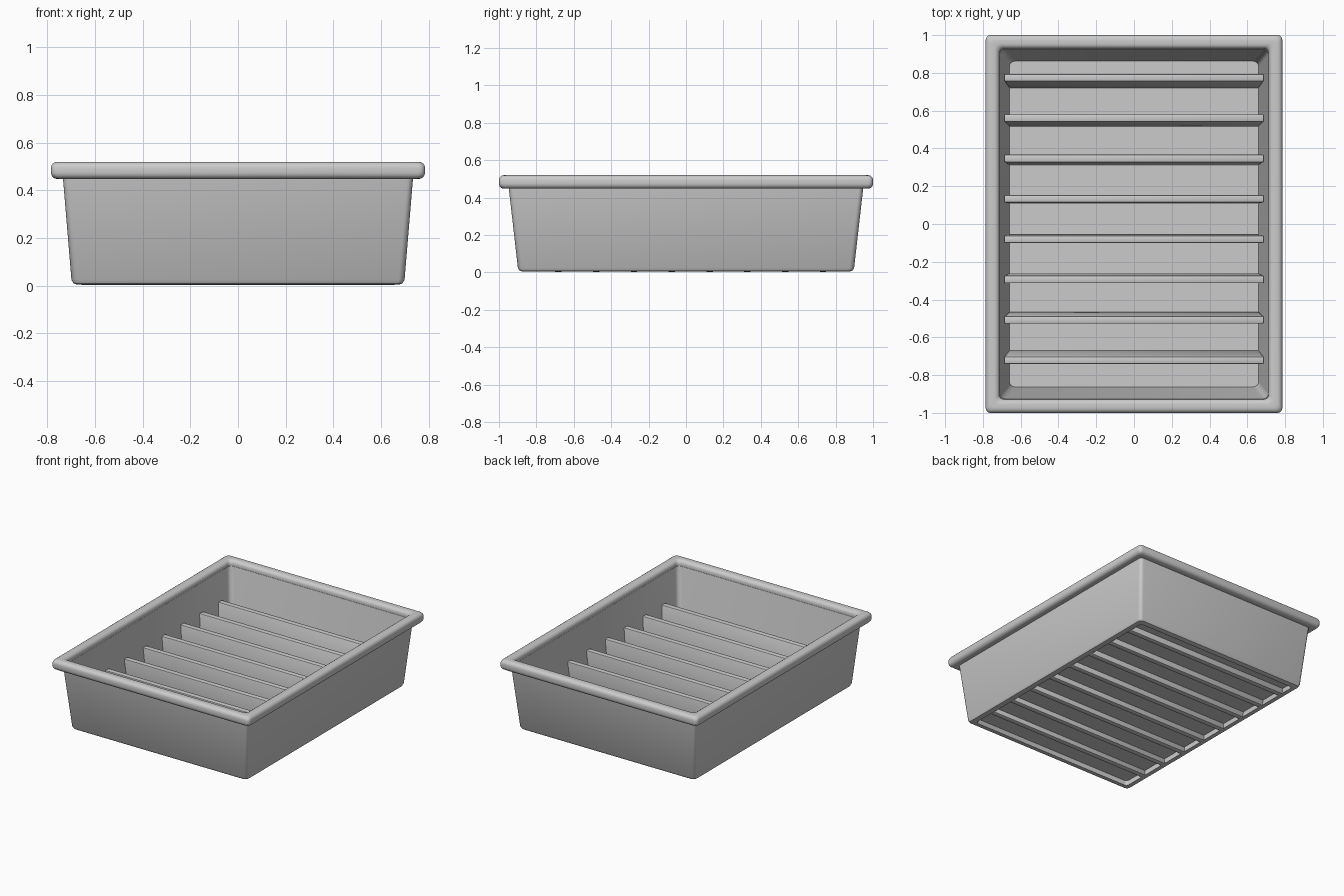
import bpy, bmesh, math

if "Cube" in bpy.data.objects:
    bpy.data.objects.remove(bpy.data.objects["Cube"])


def finish(name, bm):
    bmesh.ops.recalc_face_normals(bm, faces=bm.faces[:])
    mesh = bpy.data.meshes.new(name)
    bm.to_mesh(mesh)
    bm.free()
    obj = bpy.data.objects.new(name, mesh)
    bpy.context.collection.objects.link(obj)
    bpy.ops.object.select_all(action='DESELECT')
    bpy.context.view_layer.objects.active = obj
    obj.select_set(True)
    bpy.ops.object.shade_smooth_by_angle(angle=math.radians(35))
    return obj


def ring(bm, hx, hy, z, r, steps=4):
    """Rounded rectangle of vertices at height z."""
    verts = []
    for k, (sx, sy) in enumerate([(1, 1), (-1, 1), (-1, -1), (1, -1)]):
        for i in range(steps + 1):
            a = math.pi / 2 * (k + i / steps)
            verts.append(bm.verts.new((sx * (hx - r) + r * math.cos(a),
                                       sy * (hy - r) + r * math.sin(a), z)))
    return verts


def loft(name, profile, closed=False):
    """Skin a stack of rounded rectangles given as (hx, hy, z, corner radius)."""
    bm = bmesh.new()
    rings = [ring(bm, *p) for p in profile]
    pairs = list(zip(rings, rings[1:]))
    if closed:
        pairs.append((rings[-1], rings[0]))
    else:
        bm.faces.new(rings[0])
        bm.faces.new(rings[-1])
    for a, b in pairs:
        n = len(a)
        for i in range(n):
            bm.faces.new((a[i], a[(i + 1) % n], b[(i + 1) % n], b[i]))
    return finish(name, bm)


# Tapered tray with a floor recessed above the bottom edge
loft("tray_body", [
    (0.655, 0.855, 0.04, 0.02),
    (0.655, 0.855, 0.005, 0.02),
    (0.675, 0.875, 0.005, 0.02),
    (0.69, 0.89, 0.009, 0.025),
    (0.699, 0.899, 0.025, 0.025),
    (0.737, 0.951, 0.48, 0.025),
    (0.712, 0.926, 0.48, 0.03),
    (0.66, 0.862, 0.06, 0.03),
])

# Rounded rim around the top edge
rim = []
cx, cy, cz, half, r = 0.749, 0.964, 0.484, 0.036, 0.026
for k, (sx, sz) in enumerate([(1, 1), (-1, 1), (-1, -1), (1, -1)]):
    for i in range(5):
        a = math.pi / 2 * (k + i / 4)
        d = sx * (half - r) + r * math.cos(a)
        z = cz + sz * (half - r) + r * math.sin(a)
        rim.append((cx + d, cy + d, z, 0.025))
loft("rim", rim, closed=True)

# Eight dividers, fanned to follow the wall taper and reaching below the floor
for n in range(8):
    y_top = 0.775 - n * 0.2138
    bm = bmesh.new()
    bmesh.ops.create_cube(bm, size=1)
    for v in bm.verts:
        top = v.co.z > 0
        y_mid = y_top if top else y_top * 0.945
        v.co = (math.copysign(0.687 if top else 0.658, v.co.x),
                y_mid + math.copysign(0.02, v.co.y),
                0.29 if top else 0.002)
    bmesh.ops.bevel(bm, geom=bm.edges[:], offset=0.007, segments=2,
                    profile=0.5, affect='EDGES')
    finish(f"divider_{n + 1}", bm)
